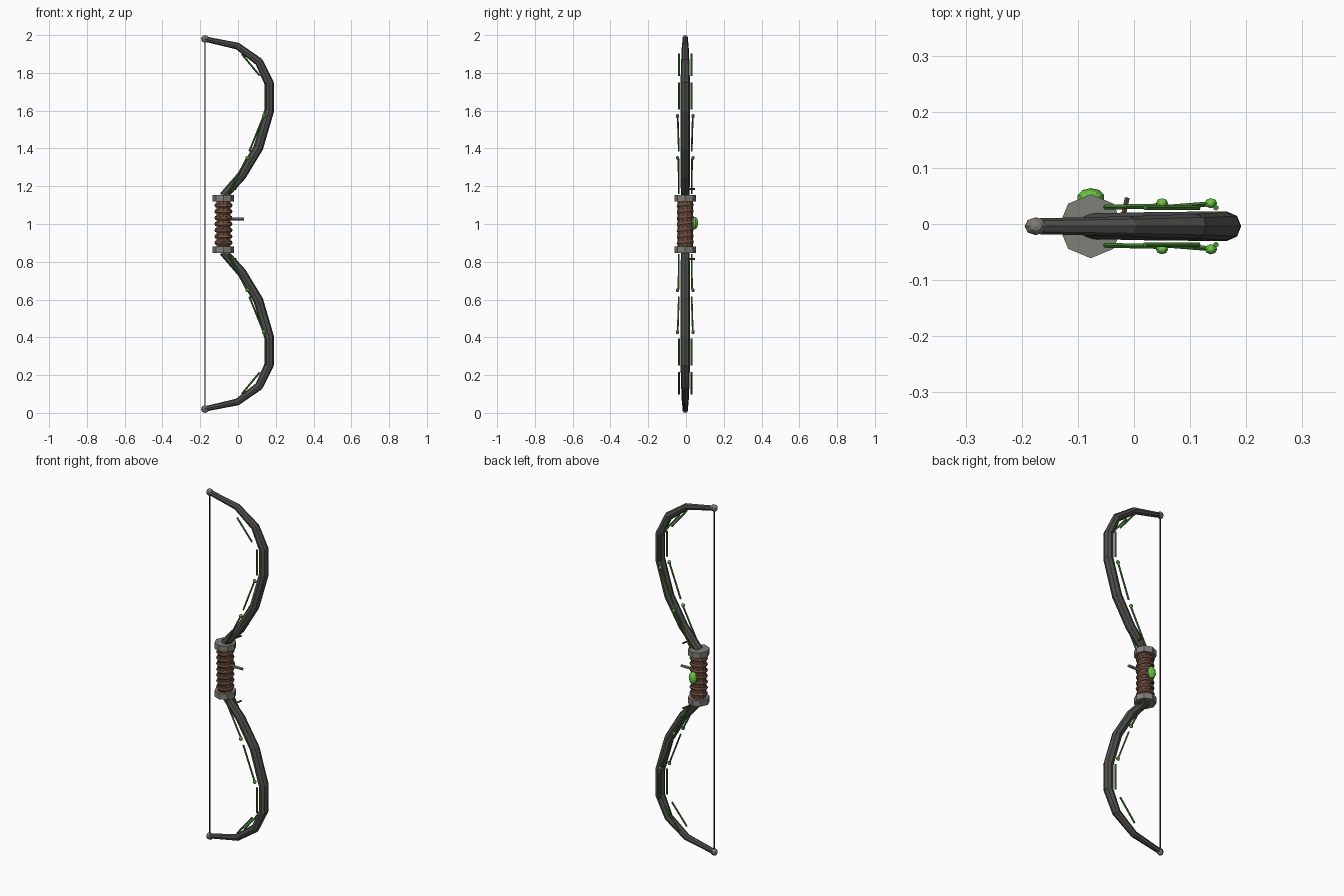
import bpy, math
from mathutils import Vector

if "Cube" in bpy.data.objects:
    bpy.data.objects.remove(bpy.data.objects["Cube"])

Y0 = -0.004      # bow plane
GX = -0.077      # grip axis


def mat(name, r, g, b):
    m = bpy.data.materials.new(name)
    m.diffuse_color = (r, g, b, 1)
    m.use_nodes = True
    m.node_tree.nodes["Principled BSDF"].inputs["Base Color"].default_value = m.diffuse_color
    return m


DARK = mat("dark_wood", 0.075, 0.075, 0.072)
METAL = mat("grey_metal", 0.22, 0.21, 0.19)
LEATHER = mat("leather", 0.16, 0.075, 0.045)
VINE = mat("vine_green", 0.06, 0.24, 0.03)
GEM = mat("gem_green", 0.15, 0.6, 0.06)
BLACK = mat("string_black", 0.02, 0.02, 0.02)


def finish(name, m):
    o = bpy.context.object
    o.name = name
    o.data.materials.append(m)
    return o


def rod(name, a, b, r1, r2, sides, m):
    """Tapered cylinder between two points."""
    a, b = Vector(a), Vector(b)
    d = b - a
    bpy.ops.mesh.primitive_cone_add(vertices=sides, radius1=r1, radius2=r2, depth=d.length,
                                    location=(a + b) / 2,
                                    rotation=d.to_track_quat('Z', 'Y').to_euler())
    return finish(name, m)


def ball(name, p, scale, m, seg=8, rings=6):
    bpy.ops.mesh.primitive_uv_sphere_add(segments=seg, ring_count=rings, radius=1, location=p)
    bpy.context.object.scale = scale
    return finish(name, m)


# Limb path as (x, height from the middle, radius), from grip to tip
LIMB = [(-0.075, 0.15, 0.023), (0.02, 0.257, 0.025), (0.108, 0.405, 0.026),
        (0.165, 0.60, 0.026), (0.165, 0.745, 0.025), (0.112, 0.858, 0.022),
        (-0.003, 0.942, 0.018), (-0.175, 0.979, 0.014)]
# Vine pieces: x, height, side offset at both ends
VINES = [((-0.05, 0.16, 0.034), (0.045, 0.345, 0.036)),
         ((0.06, 0.385, 0.034), (0.137, 0.575, 0.040)),
         ((0.146, 0.605, 0.033), (0.146, 0.75, 0.033)),
         ((0.115, 0.785, 0.033), (0.02, 0.90, 0.033))]

for tag, s in (("upper", 1), ("lower", -1)):
    # limb segments
    for i, (p, q) in enumerate(zip(LIMB, LIMB[1:])):
        a = Vector((p[0], Y0, 1 + s * p[1]))
        b = Vector((q[0], Y0, 1 + s * q[1]))
        e = (b - a).normalized() * 0.004
        rod(f"{tag}_limb_{i}", a - e, b + e, p[2], q[2], 8, DARK)
    # limb tip
    ball(f"{tag}_tip", (-0.175, Y0, 1 + s * 0.98), (0.02, 0.016, 0.02), METAL)
    # grip collar
    rod(f"{tag}_collar", (GX, Y0, 1 + s * 0.12), (GX, Y0, 1 + s * 0.153), 0.057, 0.057, 8, METAL)
    # small stud
    rod(f"{tag}_stud", (-0.02, 0.01, 1 + s * 0.185), (-0.012, 0.047, 1 + s * 0.185),
        0.005, 0.005, 6, LEATHER)
    # vines and buds on both faces
    for side in (-1, 1):
        for i, (p, q) in enumerate(VINES):
            rod(f"{tag}_vine_{i}", (p[0], Y0 + side * p[2], 1 + s * p[1]),
                (q[0], Y0 + side * q[2], 1 + s * q[1]), 0.005, 0.005, 6, VINE)
        for x, z in ((0.05, 0.35), (0.137, 0.572)):
            ball(f"{tag}_bud", (x, Y0 + side * 0.041, 1 + s * z), (0.011, 0.009, 0.011), GEM)

# Grip core and leather wraps
rod("grip", (GX, Y0, 0.87), (GX, Y0, 1.13), 0.040, 0.040, 10, LEATHER)
for i in range(7):
    bpy.ops.mesh.primitive_torus_add(major_segments=10, minor_segments=6, major_radius=0.039,
                                     minor_radius=0.009, location=(GX, Y0, 0.901 + i * 0.033),
                                     rotation=(0.12, 0, 0))
    o = finish(f"grip_wrap_{i}", LEATHER)
    o.scale = (1, 1, 1.25)

# Gem on the back of the grip
ball("gem", (GX, 0.046, 1.005), (0.025, 0.018, 0.033), GEM, 10, 8)

# Arrow rest
rod("arrow_rest", (-0.05, Y0, 1.027), (0.032, Y0, 1.027), 0.009, 0.008, 6, METAL)

# Bowstring
rod("bowstring", (-0.175, Y0, 0.02), (-0.175, Y0, 1.98), 0.004, 0.004, 6, BLACK)
